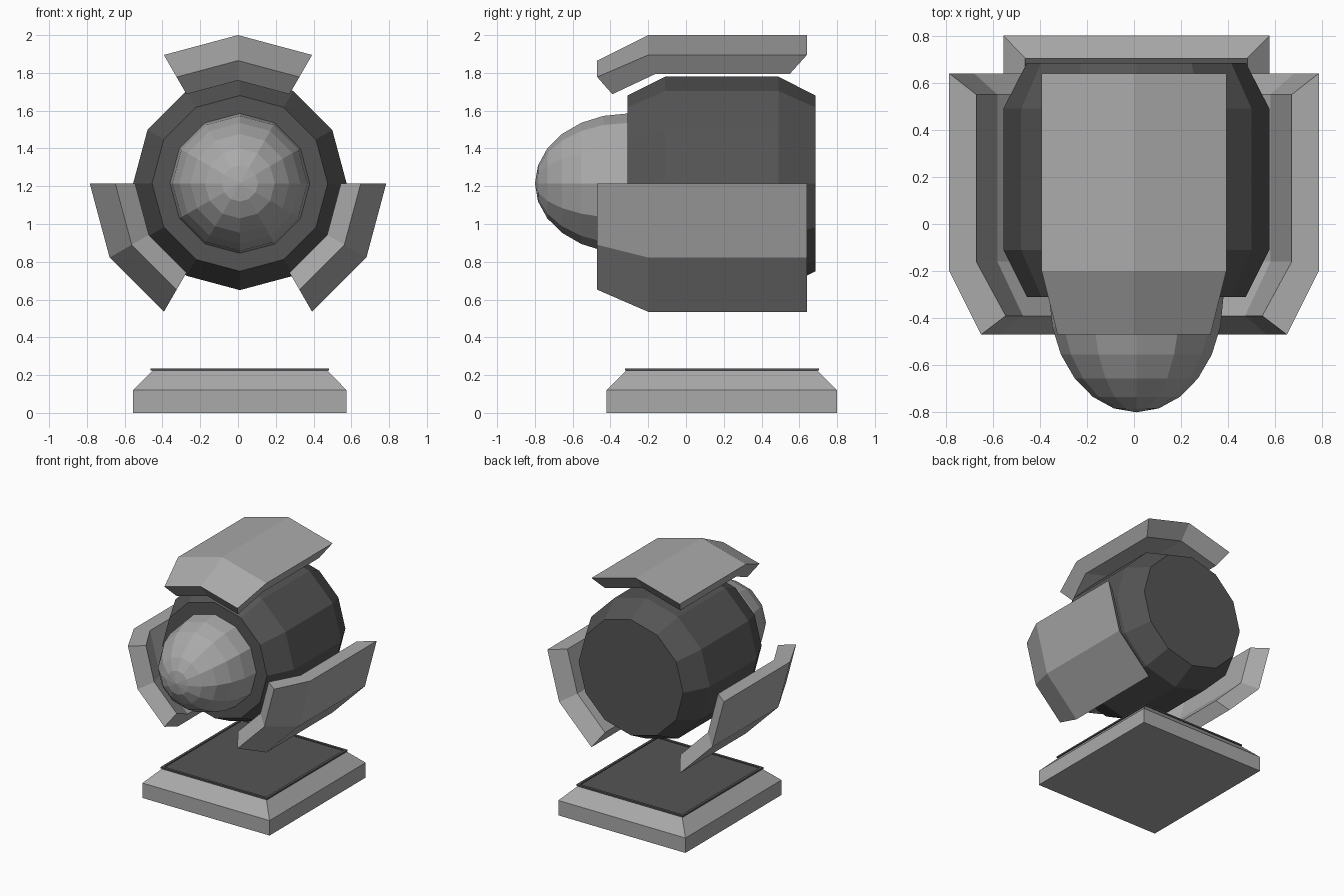
import bpy, bmesh, math

if "Cube" in bpy.data.objects:
    bpy.data.objects.remove(bpy.data.objects["Cube"])

AXIS_Z = 1.215  # height of the barrel axis


def material(name, grey):
    m = bpy.data.materials.new(name)
    m.diffuse_color = (grey, grey, grey, 1)
    m.use_nodes = True
    m.node_tree.nodes["Principled BSDF"].inputs["Base Color"].default_value = m.diffuse_color
    return m


light = material("light grey", 0.40)
dark = material("dark grey", 0.09)


def finish(name, bm, mat):
    bmesh.ops.recalc_face_normals(bm, faces=bm.faces)
    mesh = bpy.data.meshes.new(name)
    bm.to_mesh(mesh)
    bm.free()
    mesh.materials.append(mat)
    ob = bpy.data.objects.new(name, mesh)
    bpy.context.collection.objects.link(ob)
    return ob


def bridge(bm, a, b, closed=True):
    n = len(a)
    for i in range(n if closed else n - 1):
        j = (i + 1) % n
        bm.faces.new((a[i], a[j], b[j], b[i]))


def around(bm, profile, angle, cx):
    """Place (radius, y) points at an angle round the barrel axis."""
    c, s = math.cos(angle), math.sin(angle)
    return [bm.verts.new((cx + r * c, y, AXIS_Z + r * s)) for r, y in profile]


def lathe(name, profile, mat, tip=None, cx=0.01, sides=12):
    bm = bmesh.new()
    cols = [around(bm, profile, math.tau * k / sides, cx) for k in range(sides)]
    for k in range(sides):
        bridge(bm, cols[k], cols[(k + 1) % sides], closed=False)
    bm.faces.new([c[-1] for c in cols])
    if tip is None:
        bm.faces.new([c[0] for c in cols])
    else:
        point = bm.verts.new((cx, tip, AXIS_Z))
        for k in range(sides):
            bm.faces.new((point, cols[k][0], cols[(k + 1) % sides][0]))
    return finish(name, bm, mat)


def stacked(name, layers, mat, cx=0.01, cy=0.19):
    """Closed solid from rectangular layers of (half x, half y, z)."""
    bm = bmesh.new()
    rings = [[bm.verts.new((cx + sx * hx, cy + sy * hy, z))
              for sx, sy in ((-1, -1), (1, -1), (1, 1), (-1, 1))]
             for hx, hy, z in layers]
    for a, b in zip(rings, rings[1:]):
        bridge(bm, a, b)
    bm.faces.new(rings[0])
    bm.faces.new(rings[-1])
    return finish(name, bm, mat)


# Barrel with chamfered ends
lathe("barrel", [(0.465, -0.31), (0.565, -0.11), (0.565, 0.49), (0.465, 0.685)], dark)

# Stretched half-sphere lens on the front
steps = [math.radians(a) for a in range(15, 91, 15)]
lathe("lens_dome", [(0.37 * math.sin(a), -0.31 - 0.49 * math.cos(a)) for a in steps],
      light, tip=-0.80)

# Three floating armour plates, each spanning two sides of the barrel
section = [(0.785, -0.20), (0.785, 0.64), (0.67, 0.55),
           (0.67, -0.16), (0.545, -0.39), (0.65, -0.47)]
for name, mid in (("top_plate", 90), ("right_plate", -30), ("left_plate", 210)):
    bm = bmesh.new()
    loops = [around(bm, section, math.radians(mid + d), 0.0) for d in (-30, 0, 30)]
    bridge(bm, loops[0], loops[1])
    bridge(bm, loops[1], loops[2])
    bm.faces.new(loops[0])
    bm.faces.new(loops[2])
    finish(name, bm, light)

# Base block with sloped shoulders
stacked("base", [(0.565, 0.61, 0), (0.565, 0.61, 0.12), (0.462, 0.505, 0.225)], light)

# Dark pad on the base, with a thin raised rim
stacked("base_pad", [(0.473, 0.513, 0.224), (0.473, 0.513, 0.236),
                     (0.453, 0.493, 0.236), (0.453, 0.493, 0.229)], dark)
